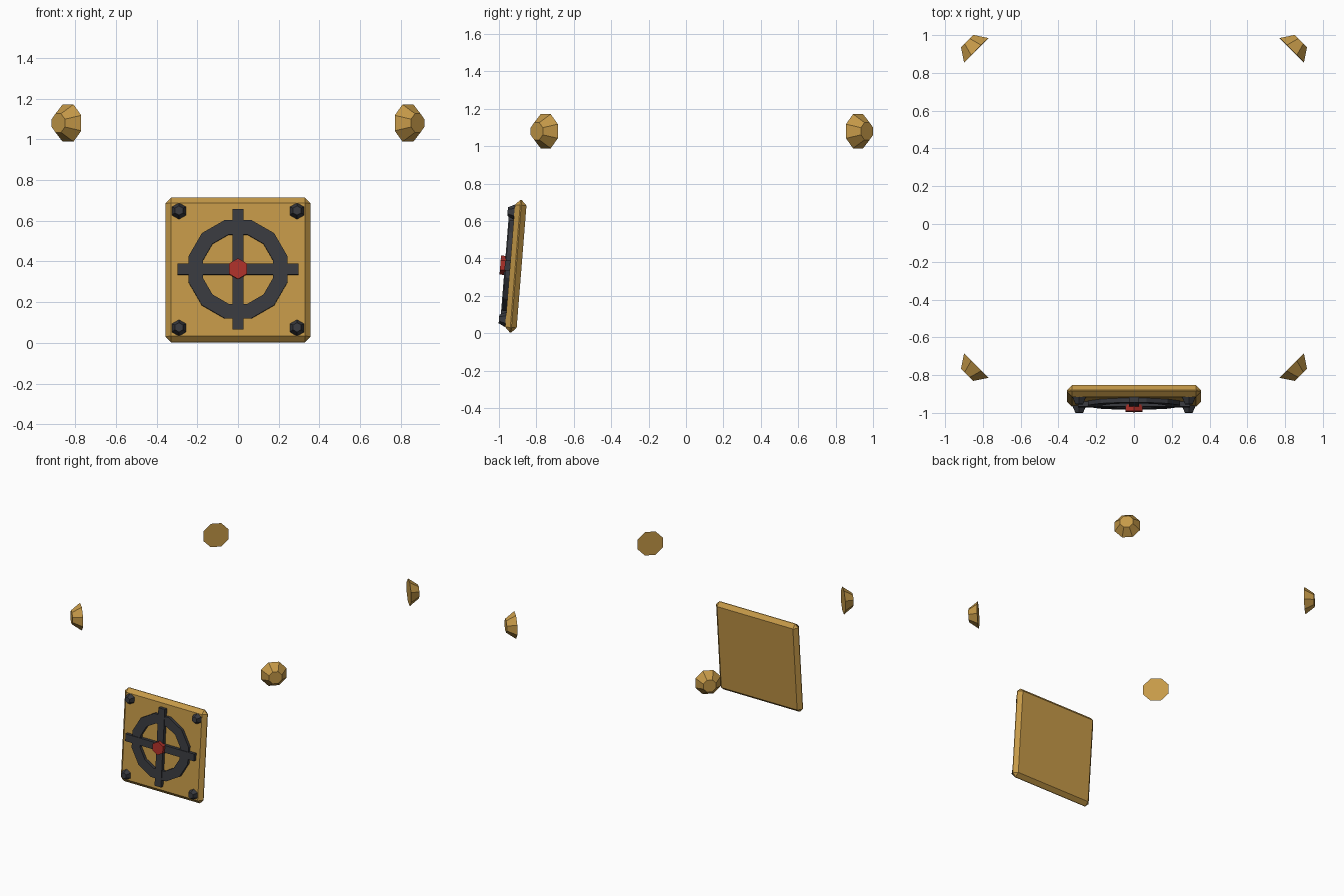
import bpy, bmesh, math
from mathutils import Matrix, Vector

if "Cube" in bpy.data.objects:
    bpy.data.objects.remove(bpy.data.objects["Cube"])

def material(name, rgb):
    m = bpy.data.materials.new(name)
    m.diffuse_color = (*rgb, 1)
    m.use_nodes = True
    m.node_tree.nodes["Principled BSDF"].inputs["Base Color"].default_value = m.diffuse_color
    return m

GOLD = material("gold", (0.56, 0.32, 0.065))
IRON = material("dark_iron", (0.04, 0.042, 0.05))
RED = material("red", (0.42, 0.03, 0.022))

# Panel frame: local -y is the panel front, leaning back slightly
PANEL = Matrix.Translation((0, -0.91, 0.358)) @ Matrix.Rotation(-0.08, 4, 'X')

def finish(name, bm, mat, matrix):
    bmesh.ops.recalc_face_normals(bm, faces=bm.faces)
    me = bpy.data.meshes.new(name)
    bm.to_mesh(me)
    bm.free()
    me.materials.append(mat)
    ob = bpy.data.objects.new(name, me)
    ob.matrix_world = matrix
    bpy.context.collection.objects.link(ob)
    return ob

def box(name, size, y, mat, bevel=0):
    bm = bmesh.new()
    bmesh.ops.create_cube(bm, size=1)
    bmesh.ops.scale(bm, vec=size, verts=bm.verts)
    bmesh.ops.translate(bm, vec=(0, y, 0), verts=bm.verts)
    if bevel:
        bmesh.ops.bevel(bm, geom=bm.edges[:], offset=bevel, segments=1, affect='EDGES')
    return finish(name, bm, mat, PANEL)

def frustum(name, sides, r1, r2, depth, mat, matrix, turn=0):
    # Base on local z = 0, pointing along +z
    bm = bmesh.new()
    bmesh.ops.create_cone(bm, cap_ends=True, segments=sides, radius1=r1, radius2=r2, depth=depth,
                          matrix=Matrix.Rotation(turn, 4, 'Z') @ Matrix.Translation((0, 0, depth / 2)))
    return finish(name, bm, mat, matrix)

def on_panel(x, y, z):
    return PANEL @ Matrix.Translation((x, y, z)) @ Matrix.Rotation(math.pi / 2, 4, 'X')

# Bevelled panel
box("panel", (0.712, 0.062, 0.712), 0, GOLD, 0.028)

# Twelve-sided ring
bm = bmesh.new()
N = 12
profile = [(0.251, -0.028), (0.251, -0.054), (0.177, -0.054), (0.177, -0.028)]
loops = []
for i in range(N):
    a = math.tau * (i + 0.5) / N
    loops.append([bm.verts.new((r * math.cos(a), y, r * math.sin(a))) for r, y in profile])
for i in range(N):
    p, q = loops[i], loops[(i + 1) % N]
    for k in range(4):
        bm.faces.new((p[k], p[(k + 1) % 4], q[(k + 1) % 4], q[k]))
finish("target_ring", bm, IRON, PANEL)

# Crossed bars and red hub
box("cross_bar_horizontal", (0.594, 0.031, 0.055), -0.0435, IRON)
box("cross_bar_vertical", (0.055, 0.031, 0.594), -0.0435, IRON)
frustum("hub", 6, 0.051, 0.051, 0.035, RED, on_panel(0, -0.048, 0))

# Corner bolts
for x in (-0.29, 0.29):
    for z in (-0.288, 0.288):
        frustum("corner_bolt", 6, 0.042, 0.023, 0.039, IRON, on_panel(x, -0.028, z))

# Tapered knobs facing diagonally outward
for sx in (-1, 1):
    for sy in (-1, 1):
        out = Vector((sx, sy, 0)).to_track_quat('Z', 'Y').to_matrix().to_4x4()
        place = Matrix.Translation((sx * 0.835, 0.085 + sy * 0.835, 1.08)) @ out
        frustum("corner_knob", 8, 0.099, 0.05, 0.068, GOLD, place, math.pi / 8)
